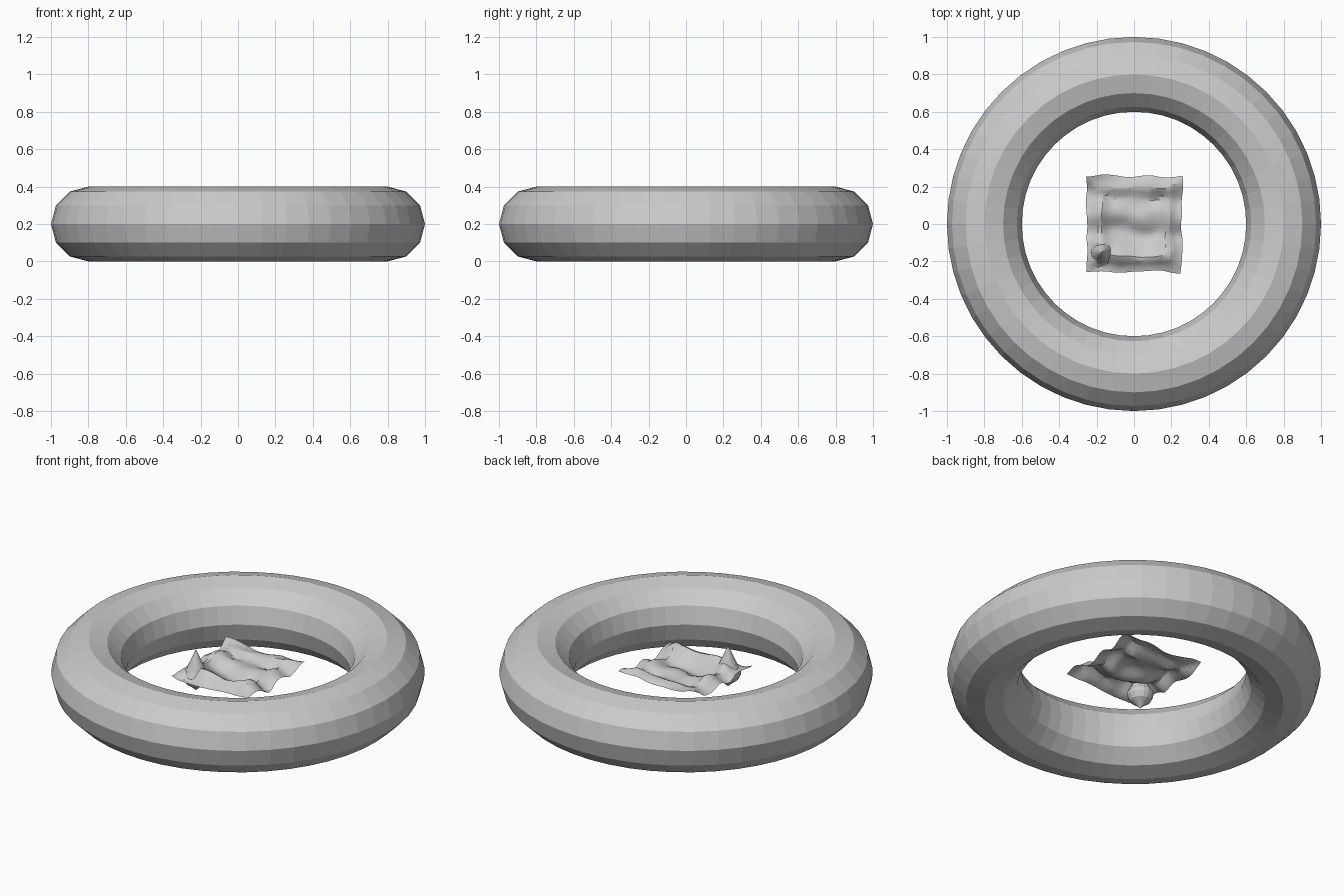
import bpy, bmesh, math
from mathutils import Vector, noise

if "Cube" in bpy.data.objects:
    bpy.data.objects.remove(bpy.data.objects["Cube"])

# Ring lying flat, faceted
bpy.ops.mesh.primitive_torus_add(major_radius=0.8, minor_radius=0.2,
                                 major_segments=48, minor_segments=12,
                                 location=(0, 0, 0.2))
bpy.context.object.name = "ring"


def height(x, y):
    """Crumpled cloth: raised square crease, ripples across y, fine wrinkles."""
    edge = max(abs(x), abs(y))
    crease = 0.035 * math.exp(-((edge - 0.18) / 0.04) ** 2)
    ripple = 0.015 * math.sin(y * 32 + 2.5 * x)
    wrinkle = 0.02 * noise.noise(Vector((x * 7, y * 12, 0.3)))
    corner = 0.02 * (abs(x * y) / 0.065) ** 2
    return crease + ripple + wrinkle + corner


# Crumpled square cloth floating in the middle
bpy.ops.mesh.primitive_grid_add(x_subdivisions=24, y_subdivisions=24,
                                size=0.51, location=(0, 0, 0.2))
cloth = bpy.context.object
cloth.name = "crumpled_cloth"
for v in cloth.data.vertices:
    x, y, _ = v.co
    v.co.z = height(x, y)
    v.co.x += 0.012 * noise.noise(Vector((x * 10, y * 10, 5)))
    v.co.y += 0.012 * noise.noise(Vector((x * 10, y * 10, 9)))
bpy.ops.object.shade_smooth_by_angle(angle=math.radians(30))

# Pointed drop poking through one corner of the cloth
profile = [(0, 0.147), (0.025, 0.09), (0.052, 0.03), (0.07, 0.0),
           (0.07, -0.02), (0.055, -0.05), (0.025, -0.072), (0, -0.095)]
bm = bmesh.new()
pts = [bm.verts.new((r, 0, z)) for r, z in profile]
edges = [bm.edges.new(p) for p in zip(pts, pts[1:])]
bmesh.ops.spin(bm, geom=pts + edges, cent=(0, 0, 0), axis=(0, 0, 1),
               angle=math.tau, steps=16)
bmesh.ops.remove_doubles(bm, verts=bm.verts, dist=1e-4)
bmesh.ops.recalc_face_normals(bm, faces=bm.faces)
mesh = bpy.data.meshes.new("pointed_drop")
bm.to_mesh(mesh)
bm.free()
drop = bpy.data.objects.new("pointed_drop", mesh)
drop.location = (-0.17, -0.15, 0.2)
bpy.context.collection.objects.link(drop)
